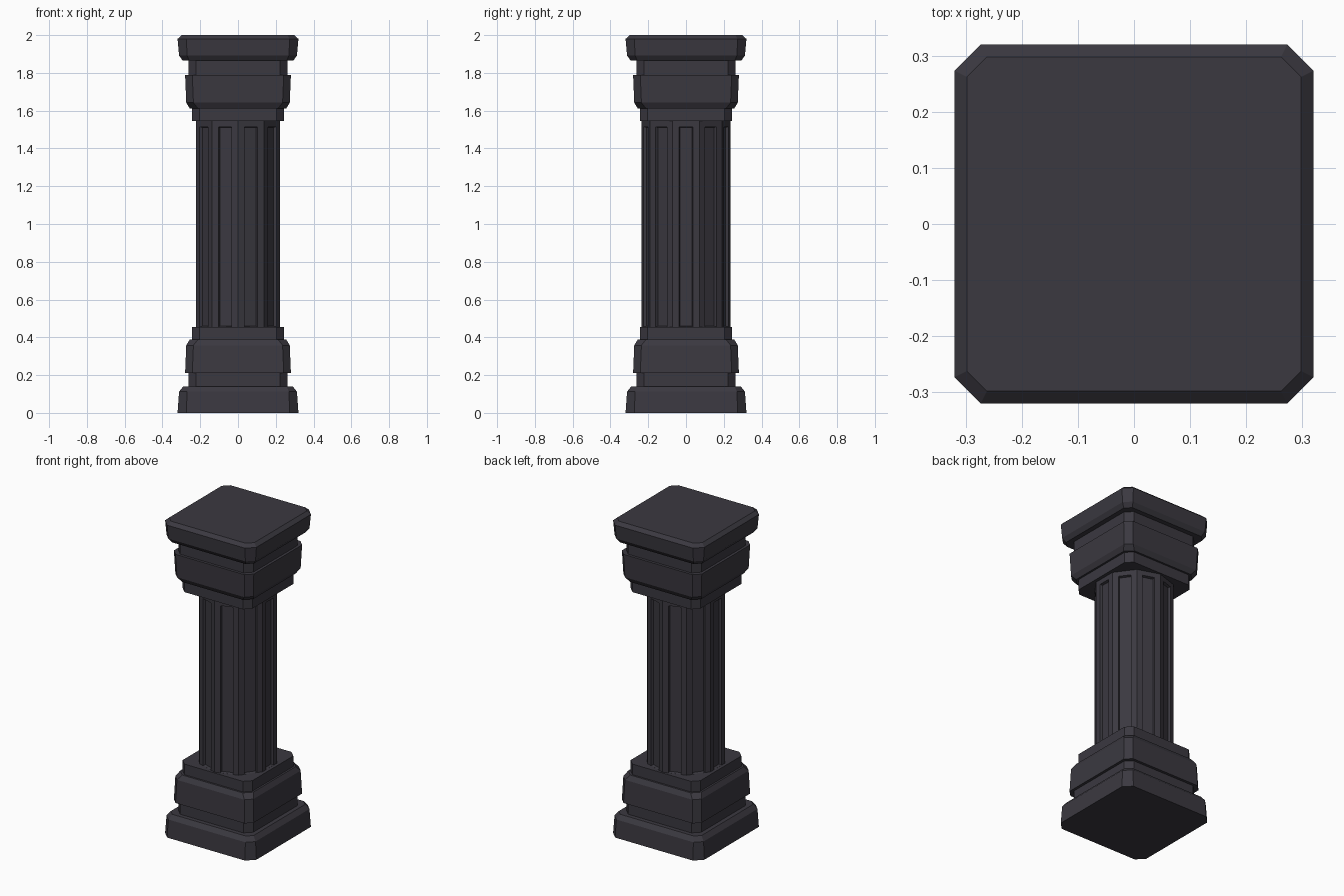
import bpy, bmesh
from math import sin, cos, pi

if "Cube" in bpy.data.objects:
    bpy.data.objects.remove(bpy.data.objects["Cube"])

stone = bpy.data.materials.new("dark_stone")
stone.diffuse_color = (0.043, 0.040, 0.051, 1)
stone.use_nodes = True
stone.node_tree.nodes["Principled BSDF"].inputs["Base Color"].default_value = stone.diffuse_color


def finish(name, bm):
    bmesh.ops.recalc_face_normals(bm, faces=bm.faces)
    mesh = bpy.data.meshes.new(name)
    bm.to_mesh(mesh)
    bm.free()
    mesh.materials.append(stone)
    obj = bpy.data.objects.new(name, mesh)
    bpy.context.collection.objects.link(obj)
    return obj


def loft(bm, rings):
    loops = [[bm.verts.new(p) for p in ring] for ring in rings]
    n = len(loops[0])
    sides = []
    for a, b in zip(loops, loops[1:]):
        for i in range(n):
            j = (i + 1) % n
            sides.append(bm.faces.new((a[i], a[j], b[j], b[i])))
    bm.faces.new(loops[0][::-1])
    bm.faces.new(loops[-1])
    return sides


def cut_square(z, h, c):
    # square of half width h whose straight sides end at c
    return [(h, -c, z), (h, c, z), (c, h, z), (-c, h, z),
            (-h, c, z), (-h, -c, z), (-c, -h, z), (c, -h, z)]


def slab(name, levels, flip=False):
    bm = bmesh.new()
    loft(bm, [cut_square(2 - z if flip else z, h, c) for z, h, c in levels])
    return finish(name, bm)


# square mouldings: (height, half width, corner start)
neck = [(0.13, 0.263, 0.222), (0.22, 0.263, 0.222)]
block = [(0.212, 0.280, 0.242), (0.358, 0.274, 0.236), (0.388, 0.256, 0.212)]
collar = [(0.38, 0.244, 0.205), (0.455, 0.244, 0.205)]

# base
slab("base_plinth", [(0, 0.32, 0.273), (0.112, 0.312, 0.270), (0.14, 0.29, 0.258)])
slab("base_neck", neck)
slab("base_block", block)
slab("base_collar", collar)

# capital, the base turned upside down with a bevelled top slab
slab("capital_collar", collar, True)
slab("capital_block", block, True)
slab("capital_neck", neck, True)
slab("capital_slab", [(1.865, 0.293, 0.258), (1.892, 0.312, 0.270),
                      (1.98, 0.32, 0.273), (2.0, 0.298, 0.262)])

# ten-sided shaft with a sunken flute in every face
bm = bmesh.new()
angles = [pi / 2 + k * pi / 5 for k in range(10)]
sides = loft(bm, [[(0.235 * cos(a), 0.235 * sin(a), z) for a in angles]
                  for z in (0.42, 1.55)])
bmesh.ops.recalc_face_normals(bm, faces=bm.faces)
bmesh.ops.inset_individual(bm, faces=sides, thickness=0.05)
bmesh.ops.inset_individual(bm, faces=sides, thickness=0.006, depth=-0.015)
finish("fluted_shaft", bm)
